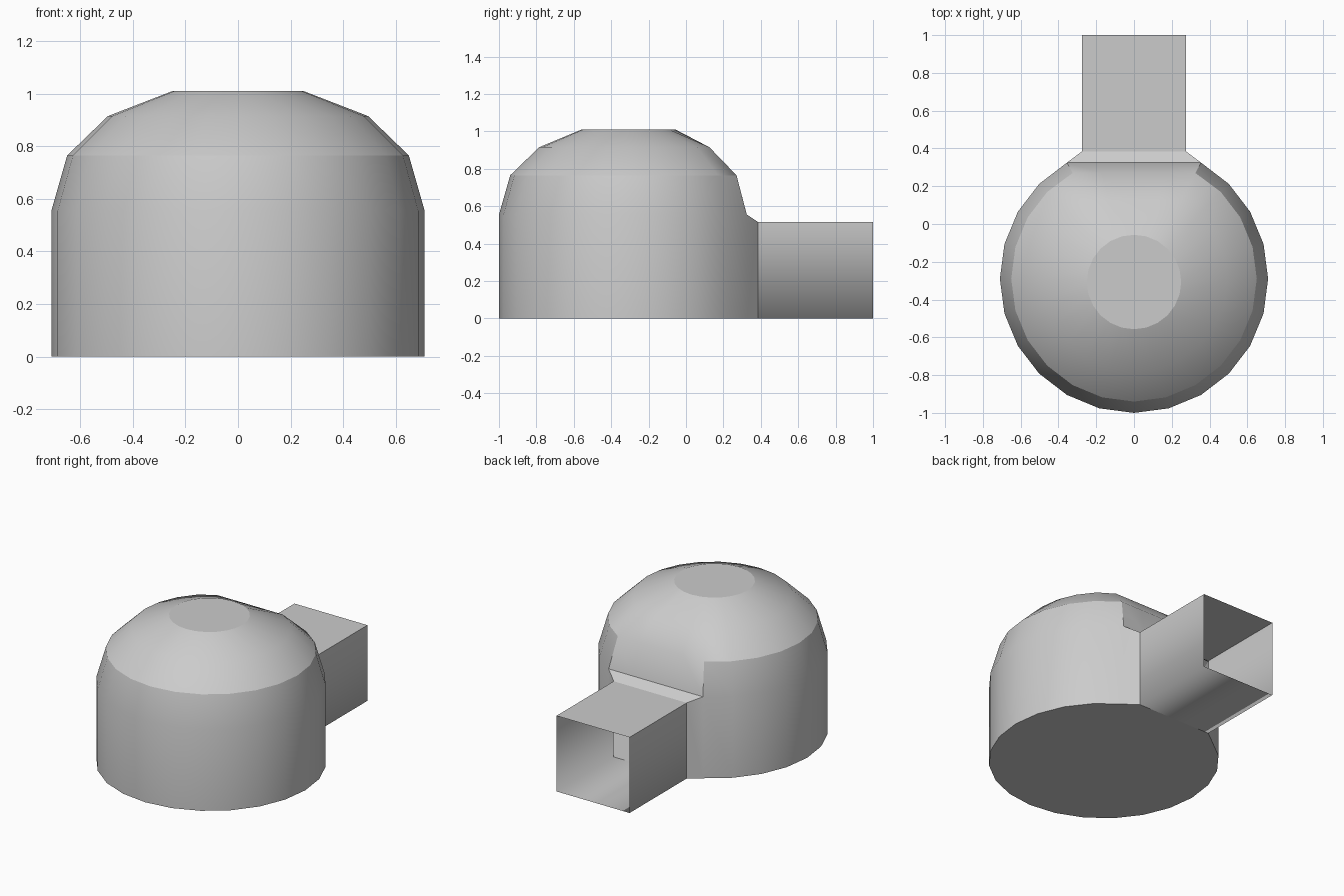
import bpy, bmesh
from math import sin, cos, radians

if "Cube" in bpy.data.objects:
    bpy.data.objects.remove(bpy.data.objects["Cube"])

SIDES = 24
CY = -0.29            # dome centre in y
bm = bmesh.new()


def ring(z, r, cy=CY, back=9.0):
    """Circle of vertices starting at +y, flattened at y = back."""
    pts = []
    for k in range(SIDES):
        a = radians(360 / SIDES * k)
        pts.append(bm.verts.new((r * sin(a), min(cy + r * cos(a), back), z)))
    return pts


# dome rings, flattened above the entrance
rings = [ring(0.555, 0.71, CY, 0.325), ring(0.765, 0.65, CY, 0.27),
         ring(0.915, 0.495, CY, 0.125), ring(1.01, 0.25, -0.307)]
for lo, hi in zip(rings, rings[1:]):
    for k in range(SIDES):
        n = (k + 1) % SIDES
        bm.faces.new((lo[k], lo[n], hi[n], hi[k]))
cap = bm.faces.new(rings[-1])

# round wall, left open behind the entrance
eave = rings[0]
base = {k: bm.verts.new((eave[k].co.x, eave[k].co.y, 0)) for k in range(2, SIDES - 1)}
for k in range(2, SIDES - 2):
    bm.faces.new((base[k], base[k + 1], eave[k + 1], eave[k]))

# tunnel corners at its near and far ends
section = [(0.275, 0), (0.275, 0.515), (-0.275, 0.515), (-0.275, 0)]
near = [bm.verts.new((x, 0.385, z)) for x, z in section]
far = [bm.verts.new((x, 1.0, z)) for x, z in section]
for i in range(4):
    j = (i + 1) % 4
    bm.faces.new((near[i], near[j], far[j], far[i]))

# cheeks, sloping lip over the entrance, and floor
R, L = 2, SIDES - 2
lip = bm.faces.new([eave[k] for k in (L, L + 1, 0, 1, R)] + [near[1], near[2]])
bm.faces.new((base[R], eave[R], near[1], near[0]))
base_l = bm.verts.new((eave[L].co.x, eave[L].co.y, 0)) if L not in base else base[L]
bm.faces.new((base_l, eave[L], near[2], near[3]))
floor = bm.faces.new([near[0]] + [base[k] for k in range(R, L)] + [base_l, near[3]])
bmesh.ops.delete(bm, geom=[v for v in bm.verts if not v.link_faces], context='VERTS')
bmesh.ops.recalc_face_normals(bm, faces=bm.faces[:])
if cap.normal.z < 0:
    bmesh.ops.reverse_faces(bm, faces=bm.faces[:])

# smooth shading with crisp edges at cap, shoulder, lip, floor and tunnel
for f in bm.faces:
    f.smooth = True
sharp = list(cap.edges) + list(lip.edges) + list(floor.edges)
pairs = [(rings[1][k], rings[1][(k + 1) % SIDES]) for k in range(2, SIDES - 2)]
pairs += [(eave[k], rings[1][k]) for k in (R, L)]
pairs += [(near[0], near[1]), (near[2], near[3]), (near[1], far[1]), (near[2], far[2])]
sharp += [bm.edges.get(p) for p in pairs]
for e in sharp:
    if e:
        e.smooth = False

mesh = bpy.data.meshes.new("domed_hut")
bm.to_mesh(mesh)
bm.free()
obj = bpy.data.objects.new("domed_hut", mesh)
bpy.context.collection.objects.link(obj)
